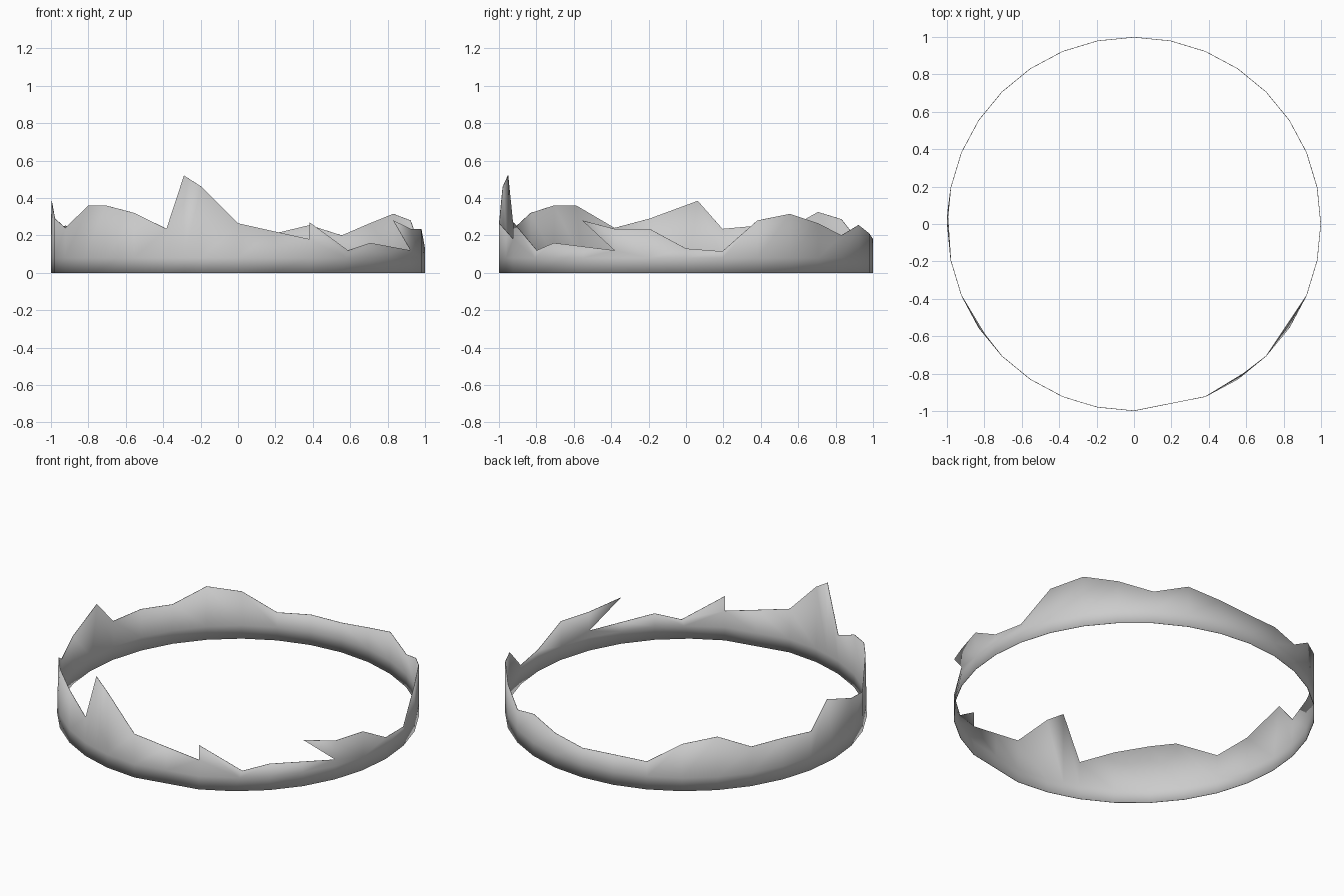
import bpy, bmesh, math

cube = bpy.data.objects.get("Cube")
if cube:
    bpy.data.objects.remove(cube, do_unlink=True)

STEP = math.tau / 32
BAND = 0.08

# Height of the broken rim at each of the regular steps, from the front round to +x
heights = [.265, .222, .18, .12, .16, .14, .12, .235,
           .13, .115, .28, .315, .265, .2, .255, .21,
           .18, .185, .17, .287, .325, .24, .252, .235,
           .385, .29, .24, .36, .36, .32, .235, .46]
rim = dict(enumerate(heights))
rim[30.5] = .52                       # tip of the tall front spike

notches = {2: .27, 6: .235}           # rim jumps up to this height
slant = {3: .235, 24: -.32, 27: .23}  # rim point leans sideways, in steps
chord = math.cos(STEP)
rim_radius = {1: chord, 3: .992, 5: chord, 27: .993, 30.5: .996}
base_radius = {1: chord, 30.5: .996}


def point(bm, step, radius, z):
    a = step * STEP
    return bm.verts.new((radius * math.sin(a), -radius * math.cos(a), z))


# Ring wall: base, band and rim points in every column
bm = bmesh.new()
columns = []
for k in sorted(rim):
    z, r0, r1 = rim[k], base_radius.get(k, 1), rim_radius.get(k, 1)
    t = BAND / z
    base = point(bm, k, r0, 0)
    band = point(bm, k + slant.get(k, 0) * t, r0 + (r1 - r0) * t, BAND)
    low = point(bm, k + slant.get(k, 0), r1, z)
    high = point(bm, k, r1, notches[k]) if k in notches else low
    columns.append((base, band, low, high))
    if k == 6:
        # Overhanging pointed shard beside the notch
        bm.faces.new((low, high, point(bm, 5, 1, .28)))

for a, b in zip(columns, columns[1:] + columns[:1]):
    bm.faces.new((a[0], b[0], b[1], a[1]))
    top = [a[1], b[1], b[2], a[3]]
    if a[2] is not a[3]:
        top.append(a[2])
    bm.faces.new(top)

for face in bm.faces:
    face.smooth = True
mesh = bpy.data.meshes.new("jagged_ring")
bm.to_mesh(mesh)
bm.free()
ring = bpy.data.objects.new("jagged_ring", mesh)
bpy.context.collection.objects.link(ring)

# Very thin sheet with softly shaded edges
sheet = ring.modifiers.new("thin_sheet", "SOLIDIFY")
sheet.thickness = 0.003
sheet.offset = -1

# Plain grey
grey = bpy.data.materials.new("light_grey")
grey.use_nodes = True
colour = (0.6, 0.6, 0.6, 1)
grey.diffuse_color = colour
grey.node_tree.nodes["Principled BSDF"].inputs["Base Color"].default_value = colour
mesh.materials.append(grey)
